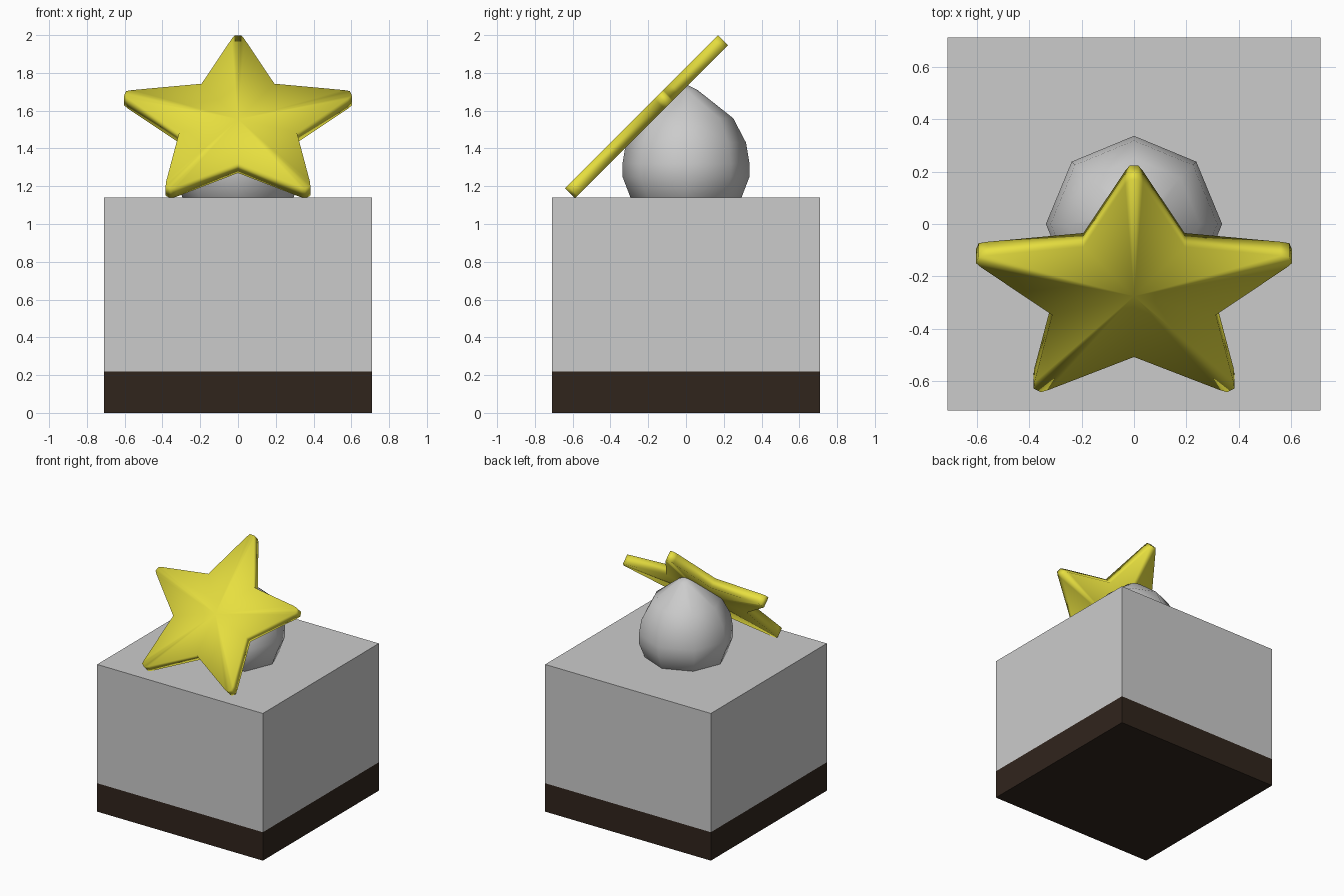
import bpy, bmesh, math
from mathutils import Matrix, Vector

if "Cube" in bpy.data.objects:
    bpy.data.objects.remove(bpy.data.objects["Cube"])


def material(name, rgb):
    m = bpy.data.materials.new(name)
    m.diffuse_color = (*rgb, 1)
    m.use_nodes = True
    m.node_tree.nodes["Principled BSDF"].inputs["Base Color"].default_value = m.diffuse_color
    return m


def finish(bm, name, mat=None, smooth=False):
    bmesh.ops.recalc_face_normals(bm, faces=bm.faces)
    for f in bm.faces:
        f.smooth = smooth
    me = bpy.data.meshes.new(name)
    bm.to_mesh(me)
    bm.free()
    ob = bpy.data.objects.new(name, me)
    bpy.context.collection.objects.link(ob)
    if mat:
        me.materials.append(mat)
    return ob


def block(name, half, z0, z1, mat=None):
    bm = bmesh.new()
    bmesh.ops.create_cube(bm, size=1, matrix=Matrix.Translation((0, 0, (z0 + z1) / 2))
                          @ Matrix.Diagonal((2 * half, 2 * half, z1 - z0, 1)))
    return finish(bm, name, mat)


yellow = material("yellow", (0.80, 0.74, 0.05))
brown = material("dark_brown", (0.03, 0.018, 0.012))

# Plinth and its dark foot
block("foot", 0.71, 0, 0.22, brown)
block("plinth", 0.71, 0.22, 1.14)

# Low-poly egg-shaped ball, eight sides, sunk into the plinth
profile = [(0, 1.74), (0.06, 1.71), (0.25, 1.56), (0.318, 1.43), (0.336, 1.32),
           (0.336, 1.25), (0.29, 1.13), (0.18, 1.04), (0, 1.0)]
bm = bmesh.new()
pts = [bm.verts.new((r, 0, z)) for r, z in profile]
edges = [bm.edges.new(p) for p in zip(pts, pts[1:])]
bmesh.ops.spin(bm, geom=pts + edges, cent=(0, 0, 0), axis=(0, 0, 1),
               angle=math.tau, steps=8)
bmesh.ops.remove_doubles(bm, verts=bm.verts, dist=1e-4)
finish(bm, "ball", smooth=True)

# Star: flat plate with blunted tips, fanned from its centre, leaning back
outline = []
for i in range(5):
    a = math.pi / 2 + i * math.tau / 5
    out = Vector((math.cos(a), math.sin(a), 0))
    side = Vector((-out.y, out.x, 0))
    for r, w in ((0.60, -0.034), (0.628, -0.017), (0.628, 0.017), (0.60, 0.034)):
        outline.append(out * r + side * w)
    b = a + math.pi / 5
    outline.append(Vector((math.cos(b), math.sin(b), 0)) * 0.328)

bm = bmesh.new()
rings = []
for z in (0, -0.075):
    ring = [bm.verts.new((p.x, p.y, z)) for p in outline]
    centre = bm.verts.new((0, 0, z))
    for a, b in zip(ring, ring[1:] + ring[:1]):
        bm.faces.new((centre, a, b))
    rings.append(ring)
front, back = rings
for i in range(len(front)):
    j = (i + 1) % len(front)
    bm.faces.new((front[i], front[j], back[j], back[i]))
star = finish(bm, "star", yellow, smooth=True)
star.location = (0, -0.275, 1.555)
star.rotation_euler = (math.radians(45), 0, 0)
